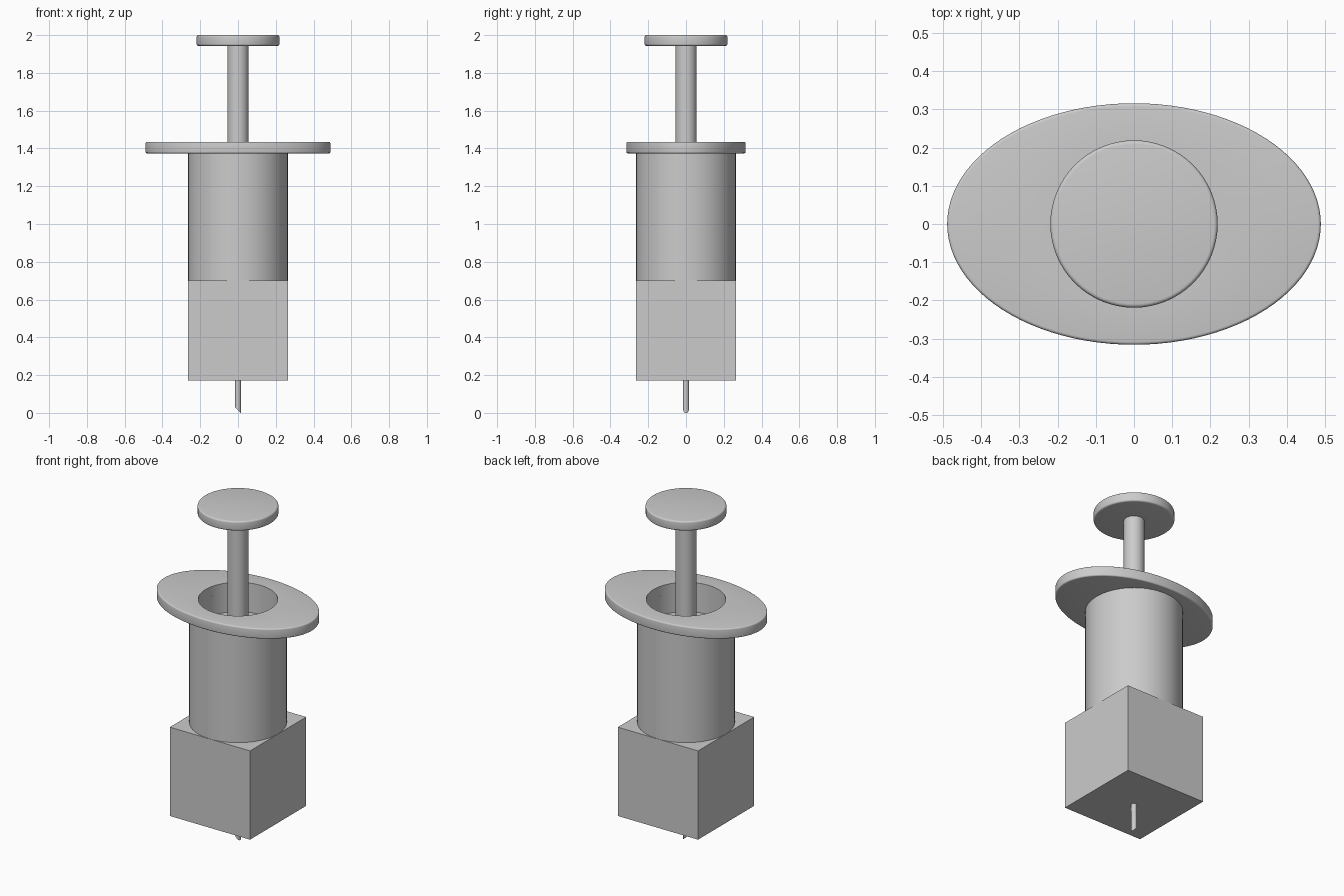
import bpy, bmesh
from math import sin, cos, pi, radians

if "Cube" in bpy.data.objects:
    bpy.data.objects.remove(bpy.data.objects["Cube"])


def loft(name, rings, segs=64, tube=False, slant=0.0):
    """Stack elliptical rings (rx, ry, z); capped solid, or closed tube wall."""
    bm = bmesh.new()
    loops = []
    for rx, ry, z in rings:
        loops.append([bm.verts.new((rx * cos(2 * pi * i / segs),
                                    ry * sin(2 * pi * i / segs), z))
                      for i in range(segs)])
    for v in loops[0]:
        v.co.z -= slant * v.co.x
    pairs = list(zip(loops, loops[1:]))
    if tube:
        pairs.append((loops[-1], loops[0]))
    else:
        bm.faces.new(loops[0][::-1])
        bm.faces.new(loops[-1])
    for a, b in pairs:
        for i in range(segs):
            j = (i + 1) % segs
            bm.faces.new((a[i], a[j], b[j], b[i]))
    bmesh.ops.recalc_face_normals(bm, faces=bm.faces)
    mesh = bpy.data.meshes.new(name)
    bm.to_mesh(mesh)
    bm.free()
    mesh.shade_smooth()
    mesh.set_sharp_from_angle(angle=radians(35))
    obj = bpy.data.objects.new(name, mesh)
    bpy.context.collection.objects.link(obj)
    return obj


def rounded(rx, ry, z0, z1, b, steps=4):
    """Rings of a disc edge with rounded lower and upper corners."""
    rings = []
    for zc, start in ((z0 + b, -90), (z1 - b, 0)):
        for k in range(steps + 1):
            a = radians(start + 90 * k / steps)
            rings.append((rx - b + b * cos(a), ry - b + b * sin(0) + b * (cos(a) - 0),
                          zc + b * sin(a)))
    return rings


BORE = 0.215

# Plunger: thumb disc, rod and stopper inside the barrel
loft("thumb_disc", rounded(0.219, 0.219, 1.943, 2.0, 0.010))
loft("plunger_rod", [(0.056, 0.056, 1.24), (0.056, 0.056, 1.95)], 48)
loft("stopper", [(BORE - 0.001, BORE - 0.001, 1.06), (BORE - 0.001, BORE - 0.001, 1.26)])

# Oval finger flange with the bore through it
loft("finger_flange",
     rounded(0.489, 0.316, 1.374, 1.435, 0.008) + [(BORE, BORE, 1.435), (BORE, BORE, 1.374)],
     96, tube=True)

# Hollow barrel
loft("barrel", [(0.264, 0.264, 0.70), (0.264, 0.264, 1.376),
                (BORE, BORE, 1.376), (BORE, BORE, 0.70)], tube=True)

# Square block at the base
bpy.ops.mesh.primitive_cube_add(size=0.53, location=(0, 0, 0.436))
bpy.context.object.name = "base_block"

# Needle with a slanted tip
loft("needle", [(0.015, 0.015, 0.015), (0.015, 0.015, 0.18)], 24, slant=1.0)
